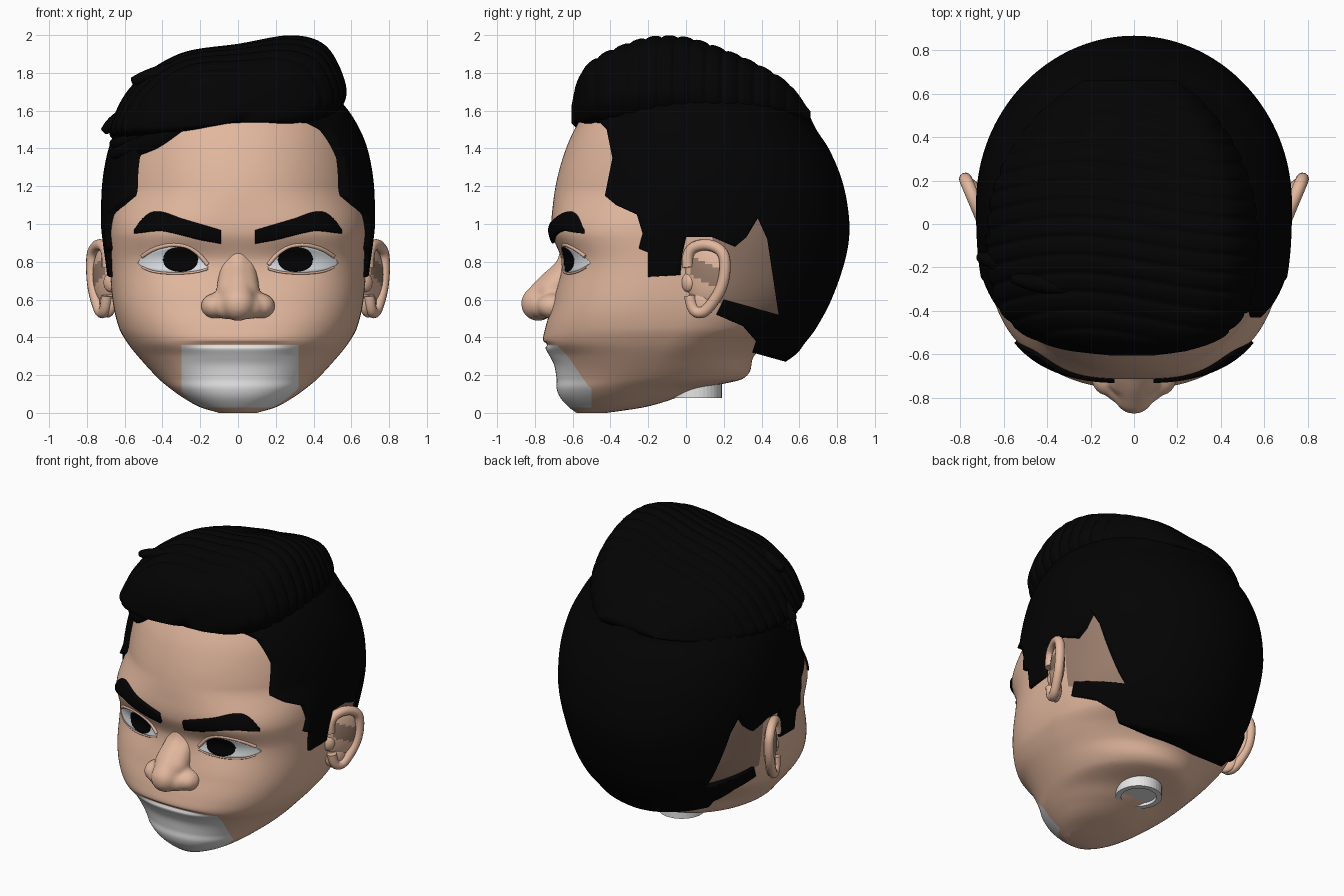
import bpy, bmesh, math
from mathutils import Vector

if "Cube" in bpy.data.objects:
    bpy.data.objects.remove(bpy.data.objects["Cube"])


def material(name, rgb):
    m = bpy.data.materials.new(name)
    m.diffuse_color = (*rgb, 1)
    m.use_nodes = True
    m.node_tree.nodes["Principled BSDF"].inputs["Base Color"].default_value = m.diffuse_color
    return m


SKIN = material("skin", (0.76, 0.475, 0.34))
SHAVED = material("shaved_skin", (0.32, 0.205, 0.15))
HAIR = material("black_hair", (0.001, 0.001, 0.001))
WHITE = material("white", (1.0, 1.0, 1.0))
EYE = material("eye_white", (0.84, 0.88, 0.92))


def add_object(name, bm, *mats):
    for f in bm.faces:
        f.smooth = True
    me = bpy.data.meshes.new(name)
    bm.to_mesh(me)
    bm.free()
    ob = bpy.data.objects.new(name, me)
    bpy.context.collection.objects.link(ob)
    for m in mats:
        me.materials.append(m)
    return ob


def spline(rows, t):
    """Smooth interpolation of rows whose first entry is the knot."""
    n = len(rows)
    i = max(0, min(n - 2, sum(r[0] <= t for r in rows) - 1))
    a, b = rows[i], rows[i + 1]
    p, q = rows[max(i - 1, 0)], rows[min(i + 2, n - 1)]
    h = b[0] - a[0]
    u = min(1, max(0, (t - a[0]) / h))
    out = []
    for k in range(1, len(a)):
        ma = (b[k] - p[k]) / (b[0] - p[0]) * h
        mb = (q[k] - a[k]) / (q[0] - a[0]) * h
        out.append((2*u**3 - 3*u*u + 1)*a[k] + (u**3 - 2*u*u + u)*ma
                   + (3*u*u - 2*u**3)*b[k] + (u**3 - u*u)*mb)
    return out


def loft(rings):
    bm = bmesh.new()
    vs = [[bm.verts.new(p) for p in r] for r in rings]
    n = len(vs[0])
    for a, b in zip(vs, vs[1:]):
        for i in range(n):
            j = (i + 1) % n
            bm.faces.new((a[i], a[j], b[j], b[i]))
    bm.faces.new(vs[0][::-1])
    bm.faces.new(vs[-1])
    bmesh.ops.recalc_face_normals(bm, faces=bm.faces)
    return bm


# Head sections: height, half width, front, skin back, hair back, centre
TABLE = [
    (0.0, .10, -.58, -.42, -.42, -.50), (.03, .20, -.62, -.22, -.22, -.40),
    (.08, .29, -.665, -.05, -.05, -.35), (.13, .36, -.685, .08, .15, -.30),
    (.18, .42, -.685, .30, .36, -.22), (.30, .53, -.71, .36, .57, -.15),
    (.37, .585, -.755, .43, .63, -.10), (.45, .63, -.745, .57, .69, -.05),
    (.60, .665, -.70, .70, .77, 0), (.80, .68, -.66, .78, .84, .05),
    (.95, .69, -.71, .80, .865, .08), (1.1, .69, -.705, .79, .855, .10),
    (1.25, .68, -.68, .75, .82, .10), (1.4, .65, -.635, .68, .755, .08),
    (1.5, .61, -.59, .60, .69, .05), (1.6, .55, -.53, .50, .64, .03),
    (1.7, .46, -.45, .40, .57, 0), (1.8, .34, -.33, .30, .42, 0),
    (1.88, .10, -.10, .10, .15, 0)]


def ramp(z, a, b):
    u = min(1, max(0, (z - a) / (b - a)))
    return u * u * (3 - 2 * u)


def squareness(z):
    return 2.2 + .65 * ramp(z, .2, .6) - .75 * ramp(z, .93, 1.2)


def dent(x, z):
    """Eye sockets, mouth groove and lower lip."""
    ax = abs(x)
    d = .02 * math.exp(-((ax - .31) / .17)**2 - ((z - .81) / .1)**2)
    lip = math.exp(-(ax / .25)**4)
    d += .02 * lip * math.exp(-((z - .362) / .012)**2)
    d -= .012 * lip * math.exp(-((z - .31) / .04)**2)
    return d


def section(z, hair=False, count=220):
    w, f, bs, bh, c = spline(TABLE, z)
    off = .012 + .023 * min(1, max(0, (z - .65) / .35)) if hair else 0
    w, f, b = w + off, f - off, bh if hair else bs
    pts = []
    for i in range(count):
        t = 2 * math.pi * i / count
        s, k = math.sin(t), math.cos(t)
        n = squareness(z) if k > 0 else 2
        r = (abs(s)**n + abs(k)**n) ** (-1 / n)
        x = w * r * s
        y = c - (c - f) * r * k if k > 0 else c - (b - c) * r * k
        if k > 0 and not hair:
            y += dent(x, z)
        pts.append((x, y, z))
    return pts


def face_y(x, z):
    w, f, _, _, c = spline(TABLE, z)
    n = squareness(z)
    return c - (c - f) * max(0, 1 - (abs(x) / w)**n) ** (1 / n) + dent(x, z)


# Head with the white mouth and chin panel and shaved skin behind the ears
bm = loft([section(1.88 * i / 200) for i in range(201)])
for co, no in (((-.3, 0, 0), (1, 0, 0)), ((.32, 0, 0), (1, 0, 0)), ((0, 0, .36), (0, 0, 1)),
               ((0, -.5, 0), (0, 1, 0)), ((0, .14, 0), (0, 1, 0)), ((0, .2, .575), (0, .27, 1))):
    bmesh.ops.bisect_plane(bm, geom=bm.verts[:] + bm.edges[:] + bm.faces[:],
                           plane_co=co, plane_no=no)
for f in bm.faces:
    c = f.calc_center_median()
    if -.3 < c.x < .32 and .028 < c.z < .36 and c.y < -.5:
        f.material_index = 1
    elif c.y > .14 and c.z > .575 - .27 * (c.y - .2):
        f.material_index = 2
add_object("head", bm, SKIN, WHITE, SHAVED)

# Close-cropped hair, trimmed to the hairline by a prism
hair = add_object("hair_shell", loft([section(.14 + 1.74 * i / 110, True, 140)
                                      for i in range(111)]), HAIR)
HAIRLINE = [(-.62, 1.62), (-.47, 1.55), (-.42, 1.5), (-.39, 1.35), (-.43, 1.15), (-.37, 1.1),
            (-.26, 1.05), (-.23, .95), (-.25, .87), (-.2, .85), (-.2, .72), (-.03, .73),
            (-.02, .84), (0, .93), (.14, .93), (.26, .88), (.32, .93), (.38, 1.03),
            (.43, .92), (.49, .52), (.2, .6), (.16, .52), (.3, .46), (.37, .38),
            (.35, .32), (.53, .27), (1, .25), (1, 2.1), (-.62, 2.1)]
cutter = add_object("hairline_cutter", loft([[(x, y, z) for y, z in HAIRLINE]
                                             for x in (-1, 1)]), HAIR)
cutter.hide_render = True
cutter.hide_viewport = True
mod = hair.modifiers.new("trim", 'BOOLEAN')
mod.operation, mod.solver, mod.object = 'INTERSECT', 'EXACT', cutter

# Swept top hair: one outline carried front to back, with combed ridges
OUTLINE = [(-.66, 1.47), (-.64, 1.6), (-.53, 1.76), (-.3, 1.905), (0, 1.955), (.28, 2.0),
           (.46, 1.945), (.56, 1.76), (.55, 1.63), (.42, 1.53), (0, 1.52), (-.4, 1.46)]
SWEEP = [(-.605, .15, .18), (-.585, .42, .40), (-.55, .62, .58), (-.5, .77, .70), (-.4, .91, .83),
         (-.2, 1, .98), (0, 1, .98), (.2, .94, .84), (.4, .78, .64), (.55, .58, .42), (.66, .35, .1)]
m = len(OUTLINE)
closed = [(i, *OUTLINE[i % m]) for i in range(-2, m + 3)]
base = [spline(closed, m * i / 84) for i in range(84)]
rings = []
for i in range(131):
    y = -.605 + 1.265 * i / 130
    kx, kz = spline(SWEEP, y)
    ring = []
    for x, z in base:
        d = Vector((x, z - 1.6)).normalized()
        phase = (y + .1 * x * x + .04 * math.sin(4 * x)) / .085
        g = -.018 * (1 - abs(math.sin(math.pi * phase)))**2 * kx
        ring.append((x * kx + d.x * g, y, 1.55 + (z - 1.55) * kz + d.y * g))
    rings.append(ring)
add_object("swept_top_hair", loft(rings), HAIR)


def tube(name, pts, radius, mat, taper=False):
    cu = bpy.data.curves.new(name, 'CURVE')
    cu.dimensions = '3D'
    cu.bevel_depth, cu.bevel_resolution, cu.use_fill_caps = radius, 4, True
    sp = cu.splines.new('NURBS')
    sp.points.add(len(pts) - 1)
    for i, p in enumerate(pts):
        sp.points[i].co = (*p, 1)
        sp.points[i].radius = .35 + .65 * math.sin(math.pi * i / (len(pts) - 1)) if taper else 1
    sp.order_u, sp.use_endpoint_u, sp.resolution_u = 3, True, 6
    cu.materials.append(mat)
    ob = bpy.data.objects.new(name, cu)
    bpy.context.collection.objects.link(ob)


# Loose fringe locks and tufts on one side
for i in range(4):
    d = i * .055
    tube("fringe_lock", [(-.24 - d, -.52 + d * .6, 1.59 + d * .5),
                         (-.34 - d * .6, -.47 + d * .6, 1.47 + d * .5),
                         (-.5 - d * .3, -.37 + d, 1.41 + d * .6), (-.66, -.2 + d, 1.37 + d)],
         .075, HAIR, True)
tube("upper_tuft", [(-.25, -.3, 1.84), (-.42, -.28, 1.8), (-.56, -.25, 1.755)], .06, HAIR, True)
tube("lower_tuft", [(-.5, -.2, 1.62), (-.63, -.18, 1.57), (-.71, -.15, 1.49)], .06, HAIR, True)


def patch(name, cols, mat, off, depth):
    """Plate lying on the face between a lower and an upper edge."""
    rows = 8
    if cols[0][0] > cols[-1][0]:
        cols = cols[::-1]
    bm = bmesh.new()
    g = []
    for x, lo, hi in cols:
        zs = [lo + (hi - lo) * j / rows for j in range(rows + 1)]
        g.append([bm.verts.new((x, face_y(x, z) - off, z)) for z in zs])
    for a, b in zip(g, g[1:]):
        for j in range(rows):
            bm.faces.new((a[j], b[j], b[j + 1], a[j + 1]))
    s = add_object(name, bm, mat).modifiers.new("depth", 'SOLIDIFY')
    s.thickness, s.offset = depth, -1


def fine(rows, side, n=32):
    xs = [rows[0][0] + (rows[-1][0] - rows[0][0]) * i / n for i in range(n + 1)]
    return [(side * x, *spline(rows, x)) for x in xs]


BROW = [(.09, .895, .965), (.2, .915, 1.0), (.3, .94, 1.03), (.4, .962, 1.064),
        (.46, .962, 1.062), (.51, .955, 1.025), (.55, .95, .97)]
LID = [(.16, .768, .776), (.2, .755, .825), (.26, .746, .868), (.34, .743, .883),
       (.42, .748, .868), (.48, .762, .84), (.53, .79, .80)]
RIM = [(.01, .77), (0, .86), (.1, .9), (.2, .86), (.21, .76), (.19, .66), (.14, .58),
       (.09, .525), (.03, .54), (.02, .62)]


def ball(bm, loc, scale):
    vs = bmesh.ops.create_uvsphere(bm, u_segments=32, v_segments=24, radius=1)["verts"]
    for v in vs:
        v.co = Vector(a * b for a, b in zip(v.co, scale)) + Vector(loc)


for s in (-1, 1):
    # Eyebrow, eye, pupil and lids
    patch("eyebrow", fine(BROW, s), HAIR, .02, .05)
    eye = fine(LID, s)
    patch("eye_white", eye, EYE, .004, .009)
    ring = [math.pi * i / 28 for i in range(29)]
    patch("pupil", [(s * .305 - .09 * math.cos(t), .812 - .064 * abs(math.sin(t))**.8,
                     .812 + .064 * abs(math.sin(t))**.8) for t in ring], HAIR, .009, .009)
    for k, nm, r in ((1, "lower_lid", .006), (2, "upper_lid", .011)):
        tube(nm, [(c[0], face_y(c[0], c[k]) - .002, c[k] + (.008 if k == 2 else -.005))
                  for c in eye[::3]], r, SKIN)
    # Ear: flared bowl with a darker band, lobe and rolled rim
    bm = bmesh.new()
    ball(bm, (-.005, .10, .73), (.042, .11, .15))
    ball(bm, (-.01, .07, .58), (.036, .065, .075))
    ball(bm, (.0, .01, .69), (.035, .035, .05))
    for f in bm.faces:
        c = f.calc_center_median()
        f.material_index = int(c.x > 0 and c.y > .03 and abs(c.z - .785 + .4 * c.y) < .052)
    for v in bm.verts:
        v.co.x = s * (v.co.x + .67 + .42 * v.co.y)
    bmesh.ops.recalc_face_normals(bm, faces=bm.faces)
    add_object("ear", bm, SKIN, SHAVED)
    tube("ear_rim", [(s * (.688 + .42 * y), y, z) for y, z in RIM], .03, SKIN)

# Nose: bridge, tip and nostrils fused into one smooth form
bm = bmesh.new()
BRIDGE = [(0, -.595, .91, .06), (.35, -.627, .77, .068), (.7, -.712, .665, .083), (1, -.782, .578, .092)]
for i in range(15):
    y, z, r = spline(BRIDGE, i / 14)
    ball(bm, (0, y, z), (r, r, r))
    if i < 12:
        for s in (-1, 1):
            ball(bm, (s * .03, y + .02, z), (r, r, r))
for s in (-1, 1):
    ball(bm, (s * .122, -.705, .565), (.075, .085, .068))
    ball(bm, (s * .06, -.755, .56), (.075, .07, .065))
nose = add_object("nose", bm, SKIN)
r = nose.modifiers.new("fuse", 'REMESH')
r.mode, r.voxel_size, r.use_smooth_shade = 'VOXEL', .012, True
sm = nose.modifiers.new("soften", 'SMOOTH')
sm.factor, sm.iterations = .5, 10

# Neck socket under the head
bm = loft([[(r * math.cos(math.tau * i / 40), .045 + r * math.sin(math.tau * i / 40), z)
            for i in range(40)] for r, z in ((.11, .1), (.11, .08), (.145, .08), (.145, .3))])
ob = add_object("neck_socket", bm, WHITE)
for p in ob.data.polygons:
    p.use_smooth = False
